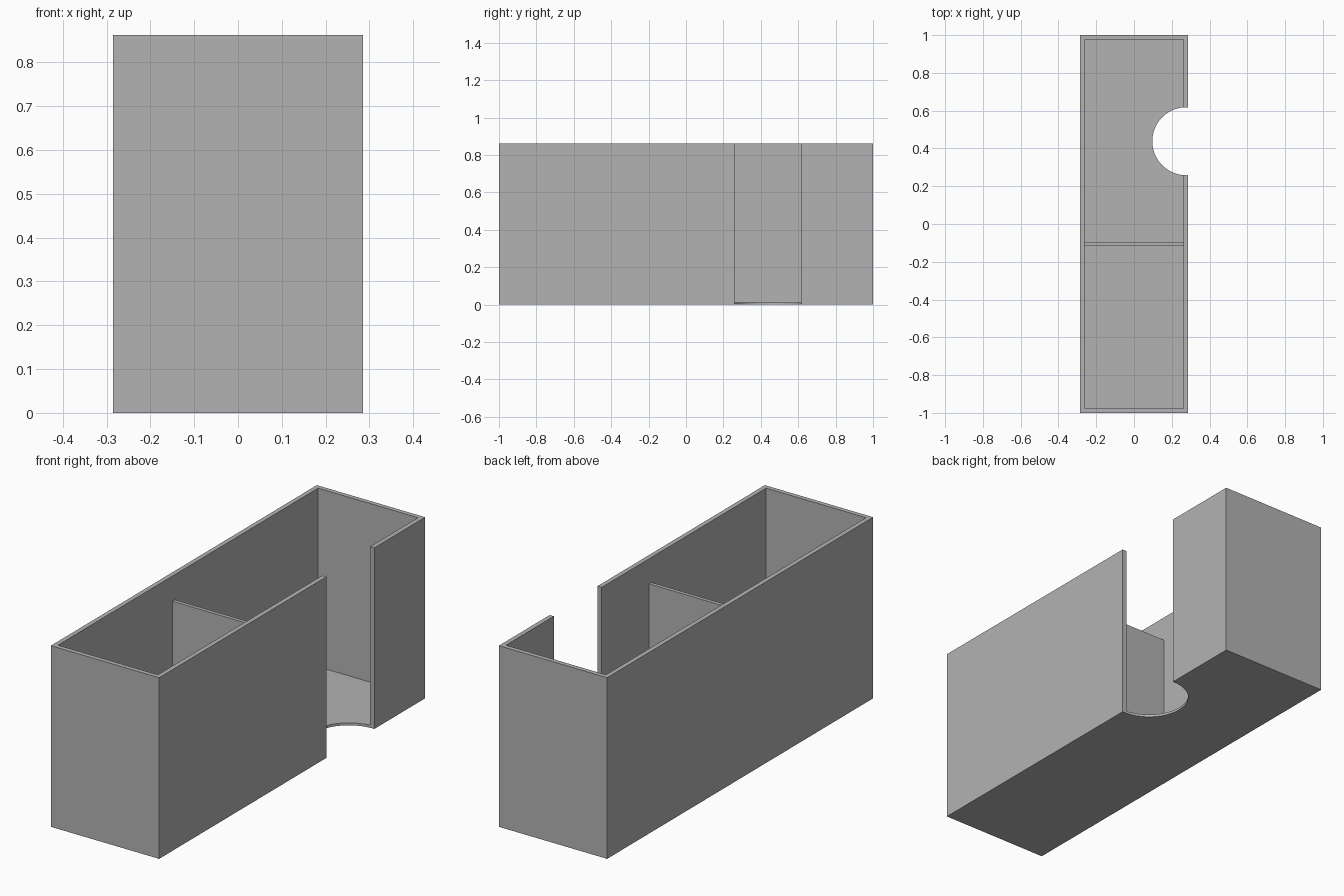
import bpy

if "Cube" in bpy.data.objects:
    bpy.data.objects.remove(bpy.data.objects["Cube"], do_unlink=True)

WIDTH, LENGTH, HEIGHT = 0.57, 2.0, 0.862
WALL, FLOOR = 0.022, 0.012
DIVIDER_TOP = 0.742

grey = bpy.data.materials.new("plain grey")
grey.diffuse_color = (0.45, 0.45, 0.45, 1)
grey.use_nodes = True
grey.node_tree.nodes["Principled BSDF"].inputs["Base Color"].default_value = grey.diffuse_color


def box(name, size, bottom, y=0.0):
    """Box centred on x, standing at height bottom."""
    bpy.ops.mesh.primitive_cube_add(size=1, location=(0, y, bottom + size[2] / 2))
    ob = bpy.context.object
    ob.name = name
    ob.scale = size
    bpy.ops.object.transform_apply(location=True, rotation=False, scale=True)
    ob.data.materials.append(grey)
    return ob


def cut(target, cutter):
    """Subtract the cutter from the target and discard the cutter."""
    cutter.hide_render = True
    mod = target.modifiers.new("cut", "BOOLEAN")
    mod.operation = "DIFFERENCE"
    mod.solver = "EXACT"
    mod.object = cutter
    bpy.context.view_layer.objects.active = target
    bpy.ops.object.modifier_apply(modifier=mod.name)
    bpy.data.objects.remove(cutter, do_unlink=True)


# Open-topped tray with thin walls and floor
tray = box("tray", (WIDTH, LENGTH, HEIGHT), 0)
cut(tray, box("cavity_cutter", (WIDTH - 2 * WALL, LENGTH - 2 * WALL, HEIGHT), FLOOR))

# Round finger notch through the wall and the floor
bpy.ops.mesh.primitive_cylinder_add(vertices=96, radius=0.18, depth=3, location=(0.277, 0.438, 0))
notch = bpy.context.object
notch.data.materials.append(grey)
cut(tray, notch)

# Cross divider, lower than the rim
box("divider", (WIDTH - 2 * WALL, 0.018, DIVIDER_TOP - FLOOR), FLOOR, y=-0.108)

# Smooth the notch curve, keep corners sharp
bpy.ops.object.select_all(action="DESELECT")
tray.select_set(True)
bpy.context.view_layer.objects.active = tray
bpy.ops.object.shade_smooth_by_angle()
